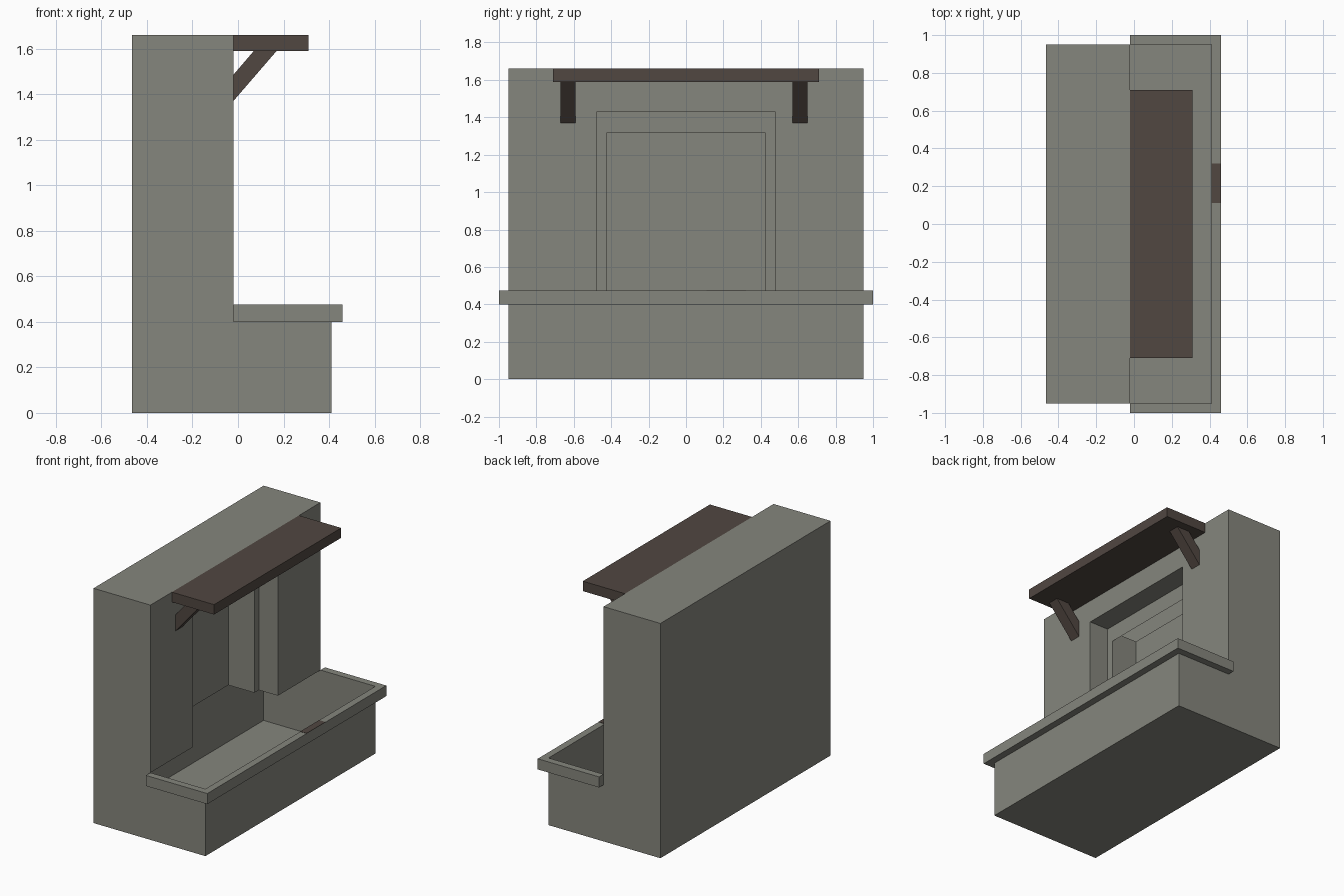
import bpy, bmesh
from mathutils import Vector

if "Cube" in bpy.data.objects:
    bpy.data.objects.remove(bpy.data.objects["Cube"])


def material(name, rgb):
    m = bpy.data.materials.new(name)
    m.diffuse_color = (*rgb, 1)
    m.use_nodes = True
    m.node_tree.nodes["Principled BSDF"].inputs["Base Color"].default_value = m.diffuse_color
    return m


STONE = material("grey_stone", (0.235, 0.237, 0.205))
WOOD = material("dark_wood", (0.082, 0.063, 0.053))


def make(name, faces, mat):
    """Object from a list of polygons given as corner points."""
    bm = bmesh.new()
    for f in faces:
        bm.faces.new([bm.verts.new(p) for p in f])
    bmesh.ops.remove_doubles(bm, verts=bm.verts, dist=1e-5)
    mesh = bpy.data.meshes.new(name)
    bm.to_mesh(mesh)
    bm.free()
    mesh.materials.append(mat)
    ob = bpy.data.objects.new(name, mesh)
    bpy.context.collection.objects.link(ob)
    return ob


def prism(profile, lo, hi, place, skip=()):
    """Faces of an extruded profile; place(a, b, t) gives the 3D point."""
    n = len(profile)
    faces = [[place(a, b, lo) for a, b in profile],
             [place(a, b, hi) for a, b in reversed(profile)]]
    for i in range(n):
        if i not in skip:
            (a, b), (c, d) = profile[i], profile[(i + 1) % n]
            faces.append([place(c, d, lo), place(a, b, lo), place(a, b, hi), place(c, d, hi)])
    return faces


def along_y(x, z, y):
    return Vector((x, y, z))


def along_z(x, y, z):
    return Vector((x, y, z))


def plane_x(x, y0, y1, z0, z1):
    """Rectangle facing +x."""
    return [Vector((x, y0, z0)), Vector((x, y1, z0)), Vector((x, y1, z1)), Vector((x, y0, z1))]


def plane_y(y, x0, x1, z0, z1, sign):
    """Rectangle facing +y (sign 1) or -y (sign -1)."""
    f = [Vector((x0, y, z0)), Vector((x0, y, z1)), Vector((x1, y, z1)), Vector((x1, y, z0))]
    return f if sign > 0 else f[::-1]


BACK, WALL, BASE, RIM = -0.465, -0.02, 0.41, 0.46
TOP, LEDGE, RIM_TOP, HALF = 1.66, 0.40, 0.475, 0.95
OPEN_W, OPEN_TOP, BOX_W, BOX_TOP = 0.475, 1.43, 0.425, 1.315
RECESS, BOX_BACK = -0.17, -0.373

# Hollow body: L-shaped shell, with the hearth top and the wall front left open
profile = [(BACK, 0), (BASE, 0), (BASE, LEDGE), (WALL, LEDGE), (WALL, TOP), (BACK, TOP)]
make("fireplace_body", prism(profile, -HALF, HALF, along_y, skip=(2, 3)), STONE)

# Wall front around the opening
make("wall_front", [
    plane_x(WALL, -HALF, -OPEN_W, RIM_TOP, TOP),
    plane_x(WALL, OPEN_W, HALF, RIM_TOP, TOP),
    plane_x(WALL, -OPEN_W, OPEN_W, OPEN_TOP, TOP)], STONE)

# Recessed surround: jambs, lintel underside and inner step
surround = [
    [Vector((WALL, -OPEN_W, OPEN_TOP)), Vector((RECESS, -OPEN_W, OPEN_TOP)),
     Vector((RECESS, OPEN_W, OPEN_TOP)), Vector((WALL, OPEN_W, OPEN_TOP))],
    plane_x(RECESS, -OPEN_W, OPEN_W, BOX_TOP, OPEN_TOP)]
for s in (-1, 1):
    surround.append(plane_y(s * OPEN_W, RECESS, WALL, RIM_TOP, OPEN_TOP, -s))
    y0, y1 = sorted((s * OPEN_W, s * BOX_W))
    surround.append(plane_x(RECESS, y0, y1, RIM_TOP, BOX_TOP))
make("opening_surround", surround, STONE)

# Firebox lining, open above and below
lining = [plane_x(BOX_BACK, -BOX_W, BOX_W, RIM_TOP, 1.388)]
for s in (-1, 1):
    lining.append(plane_y(s * BOX_W, BOX_BACK, RECESS, RIM_TOP, 1.388, -s))
make("firebox_lining", lining, STONE)

# Overhanging U-shaped hearth rim
u = [(WALL, -1), (RIM, -1), (RIM, 1), (WALL, 1), (WALL, HALF), (BASE, HALF), (BASE, -HALF), (WALL, -HALF)]
rim = make("hearth_rim", prism(u, LEDGE, RIM_TOP, along_z), STONE)

# Wooden inlay on the rim top
inlay = [(BASE, 0.11), (RIM, 0.11), (RIM, 0.32), (BASE, 0.32)]
make("rim_inlay", prism(inlay, RIM_TOP, RIM_TOP + 0.002, along_z), WOOD)

# Mantel shelf and its two slanted brackets
shelf = [(WALL, 1.59), (0.31, 1.59), (0.31, TOP), (WALL, TOP)]
make("mantel_shelf", prism(shelf, -0.71, 0.71, along_y), WOOD)
brace = [(WALL, 1.37), (0.17, 1.59), (0.07, 1.59), (WALL, 1.485)]
for side, y in (("left", -0.67), ("right", 0.57)):
    make("mantel_bracket_" + side, prism(brace, y, y + 0.08, along_y), WOOD)

# Consistent outward normals on the closed solids
for ob in bpy.data.objects:
    if ob.name.startswith(("mantel", "hearth", "rim")):
        bm = bmesh.new()
        bm.from_mesh(ob.data)
        bmesh.ops.recalc_face_normals(bm, faces=bm.faces)
        bm.to_mesh(ob.data)
        bm.free()
